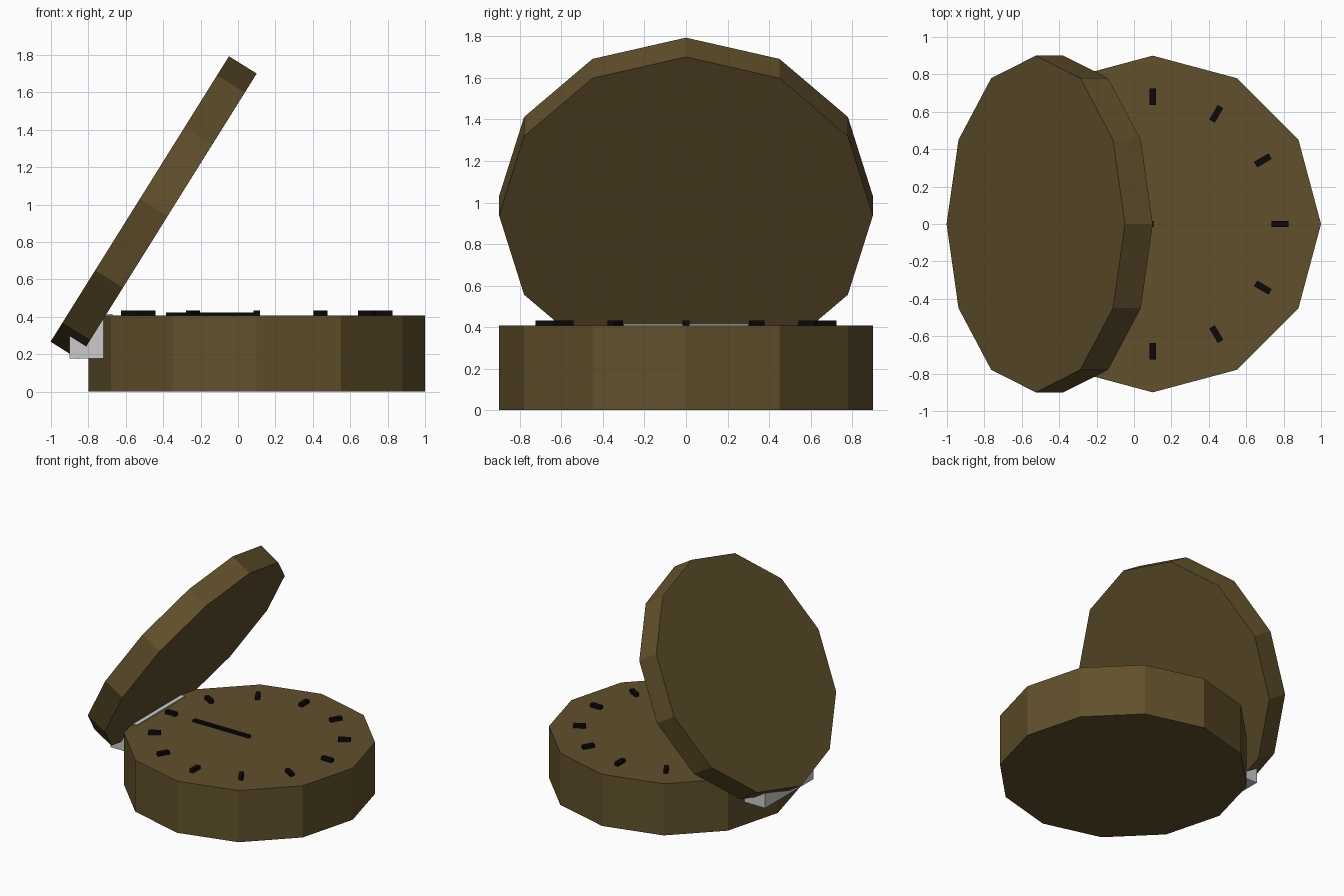
import bpy
from math import radians, cos, sin

if "Cube" in bpy.data.objects:
    bpy.data.objects.remove(bpy.data.objects["Cube"])


def material(name, rgb):
    m = bpy.data.materials.new(name)
    m.diffuse_color = (*rgb, 1)
    m.use_nodes = True
    m.node_tree.nodes["Principled BSDF"].inputs["Base Color"].default_value = m.diffuse_color
    return m


brass = material("brass", (0.12, 0.08, 0.024))
black = material("black", (0.003, 0.003, 0.003))


def disc(name, loc, depth, tilt=0):
    # primitive starts with a vertex on y; a quarter turn keeps the same 12-gon
    bpy.ops.mesh.primitive_cylinder_add(vertices=12, radius=0.9, depth=depth,
                                        location=loc, rotation=(0, radians(tilt), 0))
    ob = bpy.context.object
    ob.name = name
    ob.data.materials.append(brass)
    return ob


def box(name, loc, size, turn=0, mat=None):
    bpy.ops.mesh.primitive_cube_add(size=1, location=loc, rotation=(0, 0, turn))
    ob = bpy.context.object
    ob.name = name
    ob.scale = size
    if mat:
        ob.data.materials.append(mat)
    return ob


cx, top = 0.1, 0.407

# Case and open lid
disc("case", (cx, 0, top / 2), top)
disc("lid", (-0.451, 0, 0.984), 0.175, -58)

# Hinge block
box("hinge", (-0.785, 0, 0.297), (0.23, 0.6, 0.237))

# Hour marks
for i in range(12):
    a = radians(30 * i)
    box(f"hour_mark_{i + 1}", (cx + 0.68 * cos(a), 0.68 * sin(a), top + 0.008),
        (0.09, 0.034, 0.036), a, black)

# Hand pointing at the hinge
box("hand", (-0.14, 0, top + 0.002), (0.49, 0.03, 0.03), 0, black)
